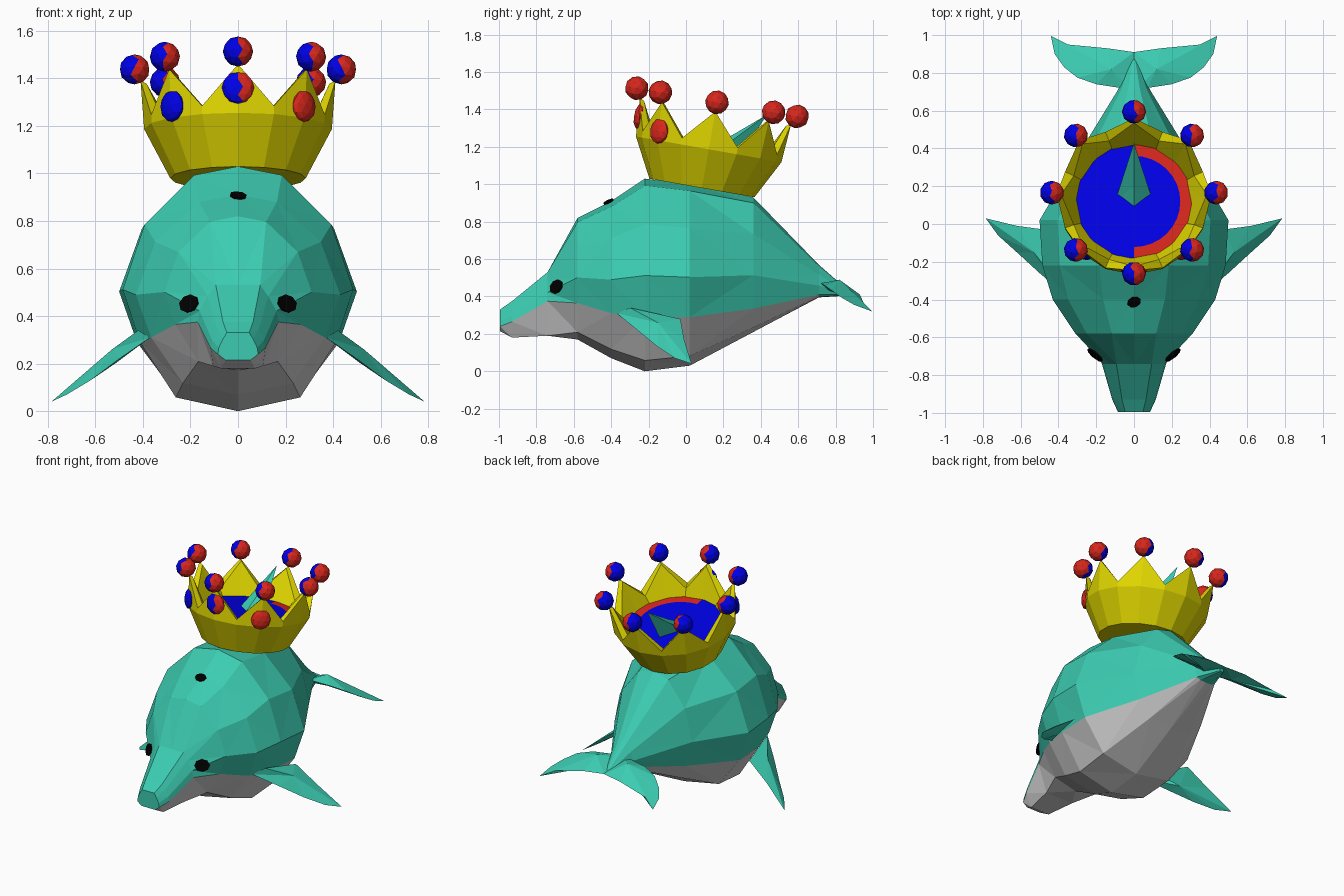
import bpy, bmesh, math
from mathutils import Matrix, Vector
from mathutils.bvhtree import BVHTree

if "Cube" in bpy.data.objects:
    bpy.data.objects.remove(bpy.data.objects["Cube"])


def mat(name, r, g, b):
    m = bpy.data.materials.new(name)
    m.diffuse_color = (r, g, b, 1)
    m.use_nodes = True
    m.node_tree.nodes["Principled BSDF"].inputs["Base Color"].default_value = m.diffuse_color
    return m


TEAL = mat("teal_skin", 0.045, 0.60, 0.44)
GREY = mat("grey_belly", 0.62, 0.61, 0.61)
GOLD = mat("gold", 0.75, 0.68, 0.0)
RED = mat("red", 0.68, 0.02, 0.012)
BLUE = mat("blue", 0.0, 0.0, 0.80)
BLACK = mat("black", 0.0, 0.0, 0.0)


def finish(name, bm, mats, rule=None, matrix=None):
    """Turn a bmesh into an object; rule(face) gives the material index."""
    bmesh.ops.recalc_face_normals(bm, faces=bm.faces)
    if rule:
        for f in bm.faces:
            f.material_index = rule(f)
    me = bpy.data.meshes.new(name)
    bm.to_mesh(me)
    bm.free()
    for m in mats:
        me.materials.append(m)
    ob = bpy.data.objects.new(name, me)
    if matrix:
        ob.matrix_world = matrix
    bpy.context.collection.objects.link(ob)
    return ob


def bridge(bm, a, b):
    n = len(a)
    return [bm.faces.new((a[i], a[(i + 1) % n], b[(i + 1) % n], b[i])) for i in range(n)]


def fin(name, outline, top, bottom, sides):
    """Flat outline thickened by one raised vertex above and one below."""
    for s in sides:
        bm = bmesh.new()
        vs = [bm.verts.new((s * x, y, z)) for x, y, z in outline]
        for apex in (top, bottom):
            c = bm.verts.new((s * apex[0], apex[1], apex[2]))
            for i in range(len(vs)):
                bm.faces.new((vs[i], vs[(i + 1) % len(vs)], c))
        suffix = ("_right" if s > 0 else "_left") if len(sides) > 1 else ""
        finish(name + suffix, bm, [TEAL])


# Body: lofted stations (y, half width, top, bottom, belly line height)
stations = [
    (-0.995, 0.085, 0.33, 0.215, 0.24), (-0.93, 0.115, 0.375, 0.18, 0.265),
    (-0.74, 0.17, 0.53, 0.19, 0.375), (-0.58, 0.31, 0.82, 0.17, 0.365),
    (-0.40, 0.43, 0.91, 0.07, 0.31), (-0.22, 0.485, 1.03, 0.0, 0.29),
    (0.02, 0.50, 1.00, 0.03, 0.29), (0.36, 0.30, 0.93, 0.21, 0.335),
    (0.71, 0.085, 0.57, 0.395, 0.41), (0.87, 0.015, 0.43, 0.405, 0.41)]
round_top = [(0, 1), (0.38, 0.95), (0.81, 0.67), (1, 0.3), (0.85, 0)]
snout_top = [(0, 1), (0.55, 1), (0.75, 0.7), (0.95, 0.3), (1, 0)]
bm = bmesh.new()
rings = []
for y, w, top, bot, line in stations:
    snout = y < -0.7
    half = [(x * w, line + f * (top - line)) for x, f in (snout_top if snout else round_top)]
    half += [(0.62 * w, bot) if snout else (0.54 * w, bot + 0.2 * (line - bot)), (0, bot)]
    pts = half + [(-x, z) for x, z in half[-2:0:-1]]
    rings.append([bm.verts.new((x, y, z)) for x, z in pts])
for a, b in zip(rings, rings[1:]):
    for i, f in enumerate(bridge(bm, a, b)):
        f.material_index = int(4 <= i <= 7 and a[0].co.y < 0.69)
bm.faces.new(rings[0])
bm.faces.new(rings[-1])
bmesh.ops.triangulate(bm, faces=bm.faces)
bmesh.ops.recalc_face_normals(bm, faces=bm.faces)
surface = BVHTree.FromBMesh(bm)
finish("body", bm, [TEAL, GREY])


# Eyes and blowhole: thin plates laid on the skin
def plate(name, near, rx, ry):
    p, n, _, _ = surface.find_nearest(Vector(near))
    m = Matrix.Translation(p + n * 0.004) @ n.to_track_quat('Z', 'Y').to_matrix().to_4x4()
    bm = bmesh.new()
    bmesh.ops.create_cone(bm, cap_ends=True, segments=8, radius1=1, radius2=1, depth=1,
                          matrix=Matrix.Diagonal((rx, ry, 0.008, 1)))
    finish(name, bm, [BLACK], matrix=m)


plate("right_eye", (0.22, -0.71, 0.46), 0.05, 0.04)
plate("left_eye", (-0.22, -0.71, 0.46), 0.05, 0.04)
plate("blowhole", (0, -0.42, 0.92), 0.037, 0.03)

# Flippers, tail flukes and back fin
fin("flipper", [(0.37, -0.37, 0.31), (0.50, -0.26, 0.22), (0.62, -0.15, 0.13),
                (0.72, -0.06, 0.07), (0.785, 0.03, 0.04), (0.62, -0.01, 0.17),
                (0.47, -0.03, 0.28), (0.42, -0.30, 0.34)],
    (0.53, -0.15, 0.26), (0.51, -0.15, 0.205), (1, -1))
fin("tail_fluke", [(0, 0.70, 0.46), (0.07, 0.72, 0.47), (0.2, 0.74, 0.46),
                   (0.30, 0.775, 0.435), (0.37, 0.83, 0.395), (0.42, 0.90, 0.355),
                   (0.44, 0.995, 0.32), (0.35, 0.95, 0.365), (0.14, 0.93, 0.41),
                   (0, 0.91, 0.42)],
    (0.12, 0.82, 0.49), (0.12, 0.82, 0.41), (1, -1))
fin("back_fin", [(0, 0, 1.13), (0, 0.2, 1.235), (0, 0.43, 1.37), (0, 0.28, 1.12)],
    (0.1, 0.12, 1.14), (-0.1, 0.12, 1.14), (1,))

# Crown: tilted back, eight points, sixteen sides
TILT = Matrix.Translation((0, 0.085, 0.98)) @ Matrix.Rotation(math.radians(-10), 4, 'X')


def polar(r, a, h):
    return Vector((r * math.cos(a), r * math.sin(a), h))


angles = [math.radians(-90 + 22.5 * k) for k in range(16)]
profile = [  # (radius, height) at the points, then at the notches
    ((0.285, 0), (0.285, 0)), ((0.395, 0.21), (0.395, 0.21)),
    ((0.41, 0.415), (0.395, 0.245)), ((0.385, 0.405), (0.345, 0.235)),
    ((0.30, 0.19), (0.30, 0.19))]
bm = bmesh.new()
rows = []
for pair in profile:
    rows.append([])
    for k, a in enumerate(angles):
        r, h = pair[k % 2]
        rows[-1].append(bm.verts.new(polar(r, a, h)))
for a, b in zip(rows, rows[1:]):
    bridge(bm, a, b)
bm.faces.new(rows[0])
bm.faces.new(rows[-1])
finish("crown", bm, [GOLD], matrix=TILT)

# Crown lining: blue disc with a red rim on the right side
bm = bmesh.new()
discs = [[bm.verts.new(polar(r, math.tau * k / 32 - math.pi / 2, 0.198)) for k in range(32)]
         for r in (0.306, 0.245)]
bridge(bm, *discs)
bm.faces.new(discs[1])
finish("crown_lining", bm, [BLUE, RED],
       lambda f: int(len(f.verts) == 4 and f.calc_center_median().x > 0), TILT)


# Beads and gems: red on the right half, blue on the left half
def jewel(name, r, a, h, size, rule):
    bm = bmesh.new()
    bmesh.ops.create_icosphere(bm, subdivisions=2, radius=1, matrix=Matrix.Diagonal((*size, 1)))
    m = TILT @ Matrix.Translation(polar(r, a, h)) @ Matrix.Rotation(a, 4, 'Z')
    turn = m.to_3x3()
    finish(name, bm, [BLUE, RED],
           lambda f: rule((turn @ f.calc_center_median()).x), m)


def split(x):
    return int(x > 0)


for k, a in enumerate(angles[::2]):
    jewel(f"crown_bead_{k + 1}", 0.435, a, 0.465, (0.064,) * 3, split)
jewel("front_gem", 0.395, angles[0], 0.318, (0.03, 0.068, 0.07), split)
jewel("right_gem", 0.392, angles[2], 0.26, (0.03, 0.064, 0.068), lambda x: 1)
jewel("left_gem", 0.392, angles[-2], 0.26, (0.03, 0.064, 0.068), lambda x: 0)
